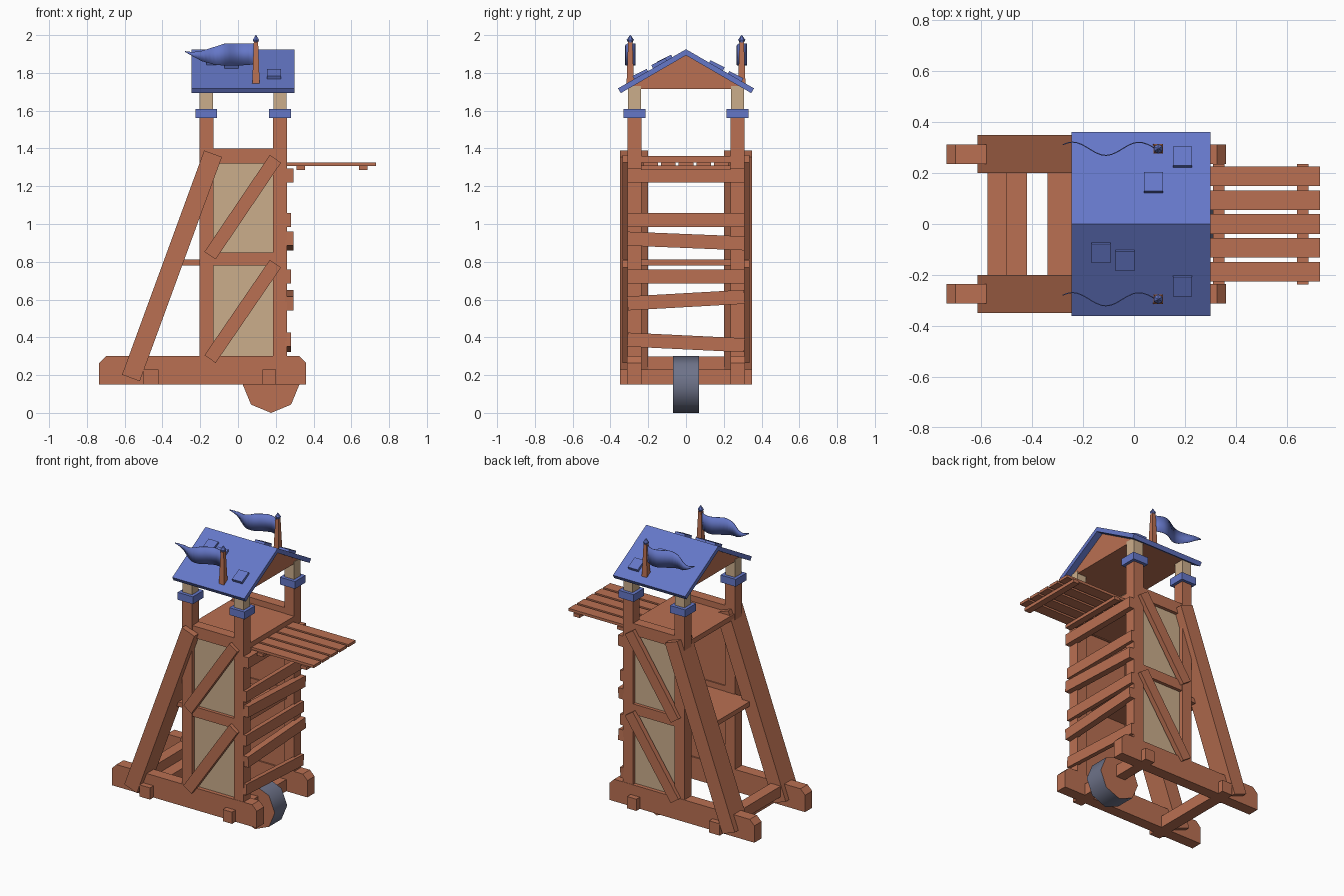
import bpy, bmesh, math
from mathutils import Matrix, Vector

if "Cube" in bpy.data.objects:
    bpy.data.objects.remove(bpy.data.objects["Cube"])


def mat(name, rgb):
    m = bpy.data.materials.new(name)
    m.diffuse_color = (*rgb, 1)
    m.use_nodes = True
    m.node_tree.nodes["Principled BSDF"].inputs["Base Color"].default_value = m.diffuse_color
    return m


WOOD = mat("red_brown_wood", (0.49, 0.162, 0.085))
TAN = mat("tan_wood", (0.60, 0.42, 0.26))
BLUE = mat("blue_paint", (0.13, 0.185, 0.575))
IRON = mat("grey_iron", (0.155, 0.17, 0.25))


def finish(bm, name, *mats):
    bmesh.ops.recalc_face_normals(bm, faces=bm.faces)
    me = bpy.data.meshes.new(name)
    bm.to_mesh(me)
    bm.free()
    for m in mats:
        me.materials.append(m)
    ob = bpy.data.objects.new(name, me)
    bpy.context.collection.objects.link(ob)
    return ob


def box(name, x, y, z, m, rot=None):
    """Box from (min, max) ranges, optionally rotated about its centre."""
    bm = bmesh.new()
    c = Vector(((x[0] + x[1]) / 2, (y[0] + y[1]) / 2, (z[0] + z[1]) / 2))
    M = Matrix.Translation(c)
    if rot:
        M = M @ Matrix.Rotation(rot[0], 4, rot[1])
    M = M @ Matrix.Diagonal((x[1] - x[0], y[1] - y[0], z[1] - z[0], 1))
    bmesh.ops.create_cube(bm, size=1, matrix=M)
    return finish(bm, name, m)


def beam(name, p, q, width, y, m):
    """Slanted beam in the xz plane from p to q."""
    cx, cz = (p[0] + q[0]) / 2, (p[1] + q[1]) / 2
    dx, dz = q[0] - p[0], q[1] - p[1]
    ln = math.hypot(dx, dz)
    return box(name, (cx - width / 2, cx + width / 2), y,
               (cz - ln / 2, cz + ln / 2), m, (math.atan2(dx, dz), 'Y'))


def prism(name, pts, axis, lo, hi, m):
    """Extrude a profile: axis 'Y' takes (x, z) points, 'X' takes (y, z)."""
    bm = bmesh.new()
    def co(p, t):
        return (p[0], t, p[1]) if axis == 'Y' else (t, p[0], p[1])
    f = bm.faces.new([bm.verts.new(co(p, lo)) for p in pts])
    r = bmesh.ops.extrude_face_region(bm, geom=[f])
    d = Vector((0, hi - lo, 0) if axis == 'Y' else (hi - lo, 0, 0))
    bmesh.ops.translate(bm, vec=d, verts=[v for v in r['geom'] if isinstance(v, bmesh.types.BMVert)])
    return finish(bm, name, m)


def lathe(name, cx, cy, rings, n, m):
    """Stack of square or polygon rings (z, radius)."""
    bm = bmesh.new()
    rows = [[bm.verts.new((cx + r * math.cos(math.tau * (i + .5) / n),
                           cy + r * math.sin(math.tau * (i + .5) / n), z)) for i in range(n)]
            for z, r in rings]
    for a, b in zip(rows, rows[1:]):
        for i in range(n):
            bm.faces.new((a[i], a[(i + 1) % n], b[(i + 1) % n], b[i]))
    bm.faces.new(rows[0])
    bm.faces.new(rows[-1])
    return finish(bm, name, m)


# Parts repeated on both sides
for s, side in ((-1, "front"), (1, "back")):
    def ys(a, b):
        return tuple(sorted((s * a, s * b)))

    # Ground rail with clipped top corners
    prism("ground_rail_" + side, [(-.735, .15), (.36, .15), (.36, .265), (.325, .30),
          (-.70, .30), (-.735, .265)], 'Y', *ys(.235, .312), WOOD)
    # Posts, collars and post tops
    for x0, end in ((-.205, "left"), (.185, "right")):
        tag = side + "_" + end
        box("post_" + tag, (x0, x0 + .075), ys(.235, .31), (.29, 1.57), WOOD)
        box("post_collar_" + tag, (x0 - .02, x0 + .095), ys(.215, .33), (1.56, 1.61), BLUE)
        box("post_top_" + tag, (x0 + .002, x0 + .073), ys(.237, .308), (1.60, 1.73), TAN)
    # Side rails, panel and lining
    for z0, z1 in ((.78, .85), (1.32, 1.40)):
        box("side_rail_" + side, (-.14, .19), ys(.237, .307), (z0, z1), WOOD)
    box("side_panel_" + side, (-.14, .19), ys(.262, .285), (.29, 1.33), TAN)
    box("panel_lining_" + side, (-.14, .19), ys(.245, .263), (.29, 1.33), WOOD)
    # Diagonals and long back brace
    beam("lower_diagonal_" + side, (-.148, .285), (.198, .79), .072, ys(.30, .335), WOOD)
    beam("upper_diagonal_" + side, (-.148, .833), (.198, 1.345), .072, ys(.30, .335), WOOD)
    beam("long_brace_" + side, (-.567, .185), (-.132, 1.372), .10, ys(.20, .35), WOOD)

    # Flag pole and finial
    py = s * .295
    lathe("flag_pole_" + side, .095, py, [(1.74, .028), (1.965, .016)], 4, WOOD)
    lathe("pole_finial_" + side, .095, py, [(1.955, .010), (1.975, .019), (2.0, .002)], 6, BLUE)

    # Waving flag: (x, bottom z, top z)
    prof = [(.085, 1.845, 1.955), (0, 1.838, 1.956), (-.07, 1.838, 1.955), (-.13, 1.845, 1.936),
            (-.19, 1.862, 1.917), (-.24, 1.888, 1.910), (-.28, 1.911, 1.915)]
    bm = bmesh.new()
    rows = []
    for (xa, ba, ta), (xb, bb, tb) in zip(prof, prof[1:]):
        for k in range(3):
            t = k / 3
            rows.append((xa + (xb - xa) * t, ba + (bb - ba) * t, ta + (tb - ta) * t))
    rows.append(prof[-1])
    vs = []
    for x, b, t in rows:
        y = py + .026 * math.sin(math.tau * 1.4 * (.085 - x) / .365)
        vs.append((bm.verts.new((x, y, b)), bm.verts.new((x, y, t))))
    for a, b in zip(vs, vs[1:]):
        bm.faces.new((a[0], b[0], b[1], a[1])).smooth = True
    ob = finish(bm, "flag_" + side, BLUE)
    mod = ob.modifiers.new("thickness", 'SOLIDIFY')
    mod.thickness, mod.offset = .004, 0

# Base cross beams
box("rear_cross_beam", (-.50, -.42), (-.35, .35), (.15, .23), WOOD)
box("axle_beam", (.13, .20), (-.35, .35), (.15, .23), WOOD)
box("brace_tie", (-.575, -.50), (-.24, .24), (.225, .298), WOOD)

# Floors
box("middle_floor", (-.34, .20), (-.24, .24), (.78, .812), WOOD)
box("top_floor", (-.20, .26), (-.24, .24), (1.325, 1.36), WOOD)

# Ladder-like planks on the right face: (centre z, tilt rise, front x)
for zc, rise, xf in ((.373, -.03, .28), (.597, .035, .295), (.722, 0, .28),
                     (.91, -.025, .295), (1.022, 0, .28), (1.257, 0, .295)):
    box("face_plank", (.25, xf), (-.31, .31), (zc - .037, zc + .037), WOOD,
        (math.atan2(rise, .62), 'X'))

# Drawbridge
for i in range(-2, 3):
    box("bridge_plank", (.255, .73), (i * .0935 - .0385, i * .0935 + .0385), (1.308, 1.326), WOOD)
for x0 in (.31, .64):
    box("bridge_batten", (x0, x0 + .045), (-.238, .235), (1.287, 1.309), WOOD)

# Roof, gable and loose shingles
prism("roof", [(0, 1.925), (.36, 1.718), (.345, 1.693), (0, 1.893), (-.345, 1.693), (-.36, 1.718)],
      'X', -.245, .30, BLUE)
prism("gable", [(0, 1.90), (.315, 1.715), (-.315, 1.715)], 'X', -.20, .255, WOOD)
slope = math.atan2(.207, .36)
for x, y in ((-.13, -.11), (-.035, -.14), (.19, -.24), (.19, .26), (.077, .16)):
    z = 1.928 - .575 * abs(y)
    box("shingle", (x - .037, x + .037), (y - .042, y + .042), (z - .014, z + .014), BLUE,
        (math.copysign(slope - .06, -y), 'X'))

# Eight-sided wheel: iron tread, wooden sides
bm = bmesh.new()
bmesh.ops.create_cone(bm, cap_ends=True, segments=8, radius1=.15, radius2=.15, depth=.135,
                      matrix=Matrix.Translation((.175, 0, .15)) @ Matrix.Rotation(math.pi / 2, 4, 'X'))
bm.normal_update()
for f in bm.faces:
    cap = abs(f.normal.y) > .9
    f.material_index = 1 if cap else 0
    f.smooth = not cap
for e in bm.edges:
    if any(abs(f.normal.y) > .9 for f in e.link_faces):
        e.smooth = False
finish(bm, "wheel", IRON, WOOD)
